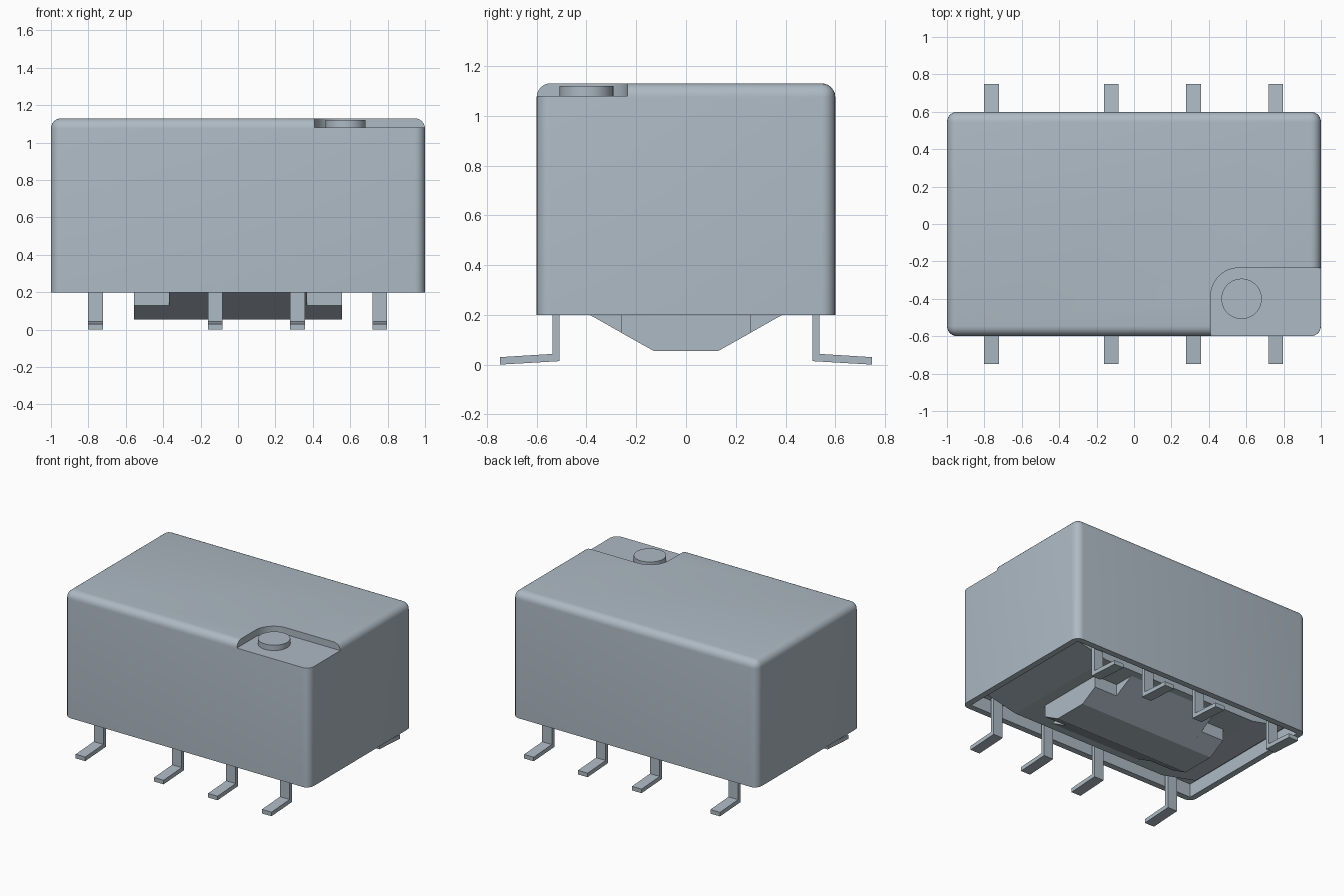
import bpy, bmesh, math

cube = bpy.data.objects.get("Cube")
if cube:
    bpy.data.objects.remove(cube, do_unlink=True)

grey = bpy.data.materials.new("blue_grey")
grey.use_nodes = True
COLOUR = (0.42, 0.49, 0.55, 1)
grey.diffuse_color = COLOUR
grey.node_tree.nodes["Principled BSDF"].inputs["Base Color"].default_value = COLOUR


def finish(name, bm):
    """Turn a bmesh into a coloured object with smooth curves and sharp edges."""
    bmesh.ops.recalc_face_normals(bm, faces=bm.faces)
    mesh = bpy.data.meshes.new(name)
    bm.to_mesh(mesh)
    bm.free()
    mesh.materials.append(grey)
    obj = bpy.data.objects.new(name, mesh)
    bpy.context.collection.objects.link(obj)
    return obj


def smooth(obj):
    bpy.ops.object.select_all(action='DESELECT')
    obj.select_set(True)
    bpy.context.view_layer.objects.active = obj
    bpy.ops.object.shade_smooth_by_angle(angle=math.radians(30))


def prism(name, points, axis, start, end):
    """Extrude a 2D outline along an axis; the outline uses the other two axes in order."""
    def place(p, depth):
        co = list(p)
        co.insert("xyz".index(axis), depth)
        return co
    bm = bmesh.new()
    face = bm.faces.new([bm.verts.new(place(p, start)) for p in points])
    moved = bmesh.ops.extrude_face_region(bm, geom=[face])["geom"]
    shift = [0, 0, 0]
    shift["xyz".index(axis)] = end - start
    bmesh.ops.translate(bm, vec=shift, verts=[v for v in moved if isinstance(v, bmesh.types.BMVert)])
    return finish(name, bm)


def rectangle(x, y):
    return [(-x, -y), (x, -y), (x, y), (-x, y)]


def cut(obj, cutter):
    cutter.hide_render = True
    mod = obj.modifiers.new("cut", 'BOOLEAN')
    mod.object = cutter
    mod.operation = 'DIFFERENCE'
    mod.solver = 'EXACT'
    bpy.context.view_layer.objects.active = obj
    bpy.ops.object.modifier_apply(modifier=mod.name)
    bpy.data.objects.remove(cutter, do_unlink=True)


# Case: box rounded on every edge except the bottom rim
bm = bmesh.new()
bmesh.ops.create_cube(bm, size=1)
bmesh.ops.scale(bm, vec=(2, 1.2, 0.93), verts=bm.verts)
bmesh.ops.translate(bm, vec=(0, 0, 0.665), verts=bm.verts)
round_edges = [e for e in bm.edges if any(v.co.z > 0.5 for v in e.verts)]
bmesh.ops.bevel(bm, geom=round_edges, offset=0.055, segments=6, profile=0.5, affect='EDGES')
case = finish("case", bm)

# Corner notch in the top, with one rounded inner corner
arc = [(0.56 - 0.15 * math.sin(a), -0.385 + 0.15 * math.cos(a))
       for a in (math.pi / 2 * i / 12 for i in range(13))]
notch = [(1.2, -0.235)] + arc + [(0.41, -0.8), (1.2, -0.8)]
cut(case, prism("notch_cutter", notch, "z", 1.08, 1.3))

# Open underside
cut(case, prism("recess_cutter", rectangle(0.955, 0.555), "z", 0.1, 0.3))
smooth(case)

# Round marker in the notch
circle = [(0.575 + 0.108 * math.cos(math.tau * i / 40), -0.4 + 0.108 * math.sin(math.tau * i / 40))
          for i in range(40)]
smooth(prism("round_marker", circle, "z", 1.07, 1.12))

# Inner base with sloping ends
base = [(-0.93, 0.31), (-0.93, 0.28), (-0.64, 0.215), (0.64, 0.215), (0.93, 0.28), (0.93, 0.31)]
prism("inner_base", base, "y", -0.47, 0.47)

# Pedestal: wide sloping middle, with narrower ends
middle = [(-0.44, 0.23), (-0.13, 0.055), (0.13, 0.055), (0.44, 0.23)]
prism("pedestal_middle", middle, "x", -0.37, 0.37)
end = [(-0.26, 0.23), (-0.26, 0.128), (-0.13, 0.055), (0.13, 0.055), (0.26, 0.128), (0.26, 0.23)]
for side, name in ((-1, "right"), (1, "left")):
    prism("pedestal_end_" + name, end, "x", side * 0.37, side * 0.557)

# Bent pins in two mirrored rows
pin = [(0.508, 0.31), (0.508, 0.014), (0.748, 0.0), (0.748, 0.03), (0.537, 0.043), (0.537, 0.31)]
for side, row in ((-1, "front"), (1, "back")):
    for i, x in enumerate((-0.762, -0.122, 0.318, 0.758)):
        prism(f"{row}_pin_{i + 1}", [(side * y, z) for y, z in pin], "x", x - 0.039, x + 0.039)
